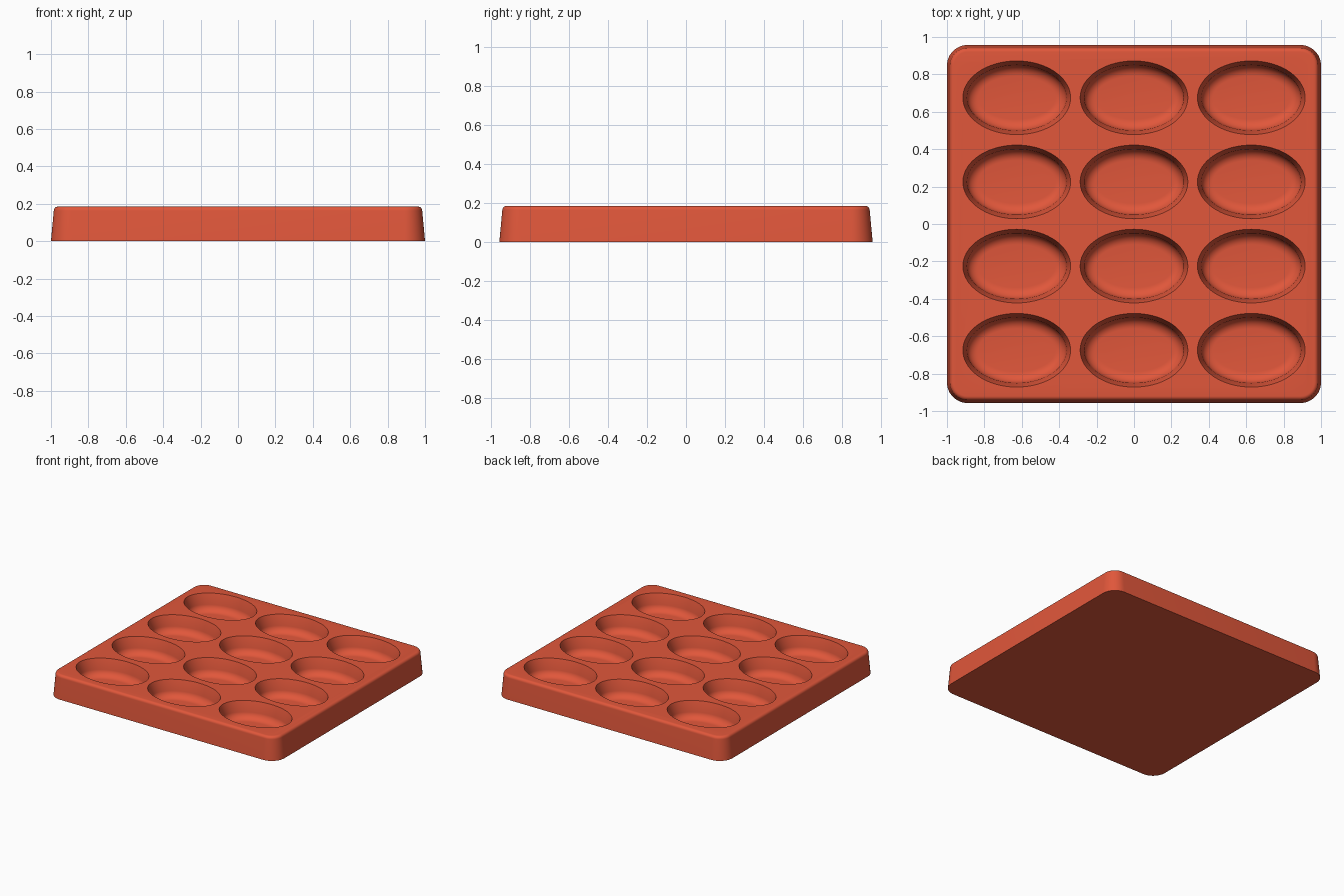
import bpy, bmesh
from math import pi, cos, sin, radians

cube = bpy.data.objects.get("Cube")
if cube:
    bpy.data.objects.remove(cube, do_unlink=True)

clay = bpy.data.materials.new("terracotta red")
clay.use_nodes = True
colour = (0.75, 0.095, 0.043, 1)
clay.diffuse_color = colour
clay.node_tree.nodes["Principled BSDF"].inputs["Base Color"].default_value = colour


def loft(bm, rings):
    """Skin a stack of closed rings and cap both ends."""
    loops = [[bm.verts.new(p) for p in ring] for ring in rings]
    n = len(loops[0])
    for low, high in zip(loops, loops[1:]):
        for i in range(n):
            j = (i + 1) % n
            bm.faces.new((low[i], low[j], high[j], high[i]))
    bm.faces.new(loops[0][::-1])
    bm.faces.new(loops[-1])


def rounded_rect(hx, hy, r, z, steps=12):
    corners = ((1, 1), (-1, 1), (-1, -1), (1, -1))
    ring = []
    for k, (sx, sy) in enumerate(corners):
        for i in range(steps + 1):
            a = (k + i / steps) * pi / 2
            ring.append((sx * (hx - r) + r * cos(a), sy * (hy - r) + r * sin(a), z))
    return ring


def ellipse(cx, cy, rx, ry, z, n=72):
    return [(cx + rx * cos(2 * pi * i / n), cy + ry * sin(2 * pi * i / n), z)
            for i in range(n)]


def make_object(name, bm):
    bmesh.ops.recalc_face_normals(bm, faces=bm.faces)
    mesh = bpy.data.meshes.new(name)
    bm.to_mesh(mesh)
    bm.free()
    mesh.materials.append(clay)
    obj = bpy.data.objects.new(name, mesh)
    bpy.context.collection.objects.link(obj)
    return obj


# Tapered tray body with a rolled top edge
HX, HY, HEIGHT, CORNER, TAPER, ROLL = 1.0, 0.957, 0.185, 0.11, 0.015, 0.022
profile = [(0, 0)]
for i in range(7):
    a = i / 6 * pi / 2
    profile.append((TAPER + ROLL * (1 - cos(a)), HEIGHT - ROLL * (1 - sin(a))))
bm = bmesh.new()
loft(bm, [rounded_rect(HX - d, HY - d, CORNER - d, z) for d, z in profile])
tray = make_object("tray", bm)

# Oval wells: sloping wall running into a rounded floor
RX, RY, DEPTH, SLOPE, FILLET = 0.288, 0.197, 0.13, 0.022, 0.06
wall = []
for i in range(9):
    a = i / 8 * pi / 2
    wall.append((SLOPE + FILLET * (1 - sin(a)), HEIGHT - DEPTH + FILLET * (1 - cos(a))))
wall += [(0, HEIGHT), (0, HEIGHT + 0.1)]
bm = bmesh.new()
for cx in (-0.627, 0, 0.627):
    for cy in (-0.675, -0.225, 0.225, 0.675):
        loft(bm, [ellipse(cx, cy, RX - d, RY - d, z) for d, z in wall])
cutter = make_object("well_cutter", bm)
cutter.hide_render = True

cut = tray.modifiers.new("wells", "BOOLEAN")
cut.operation = "DIFFERENCE"
cut.solver = "EXACT"
cut.object = cutter

bpy.ops.object.select_all(action="DESELECT")
tray.select_set(True)
bpy.context.view_layer.objects.active = tray
bpy.ops.object.modifier_apply(modifier=cut.name)
bpy.data.objects.remove(cutter, do_unlink=True)
bpy.ops.object.shade_smooth_by_angle(angle=radians(35))
